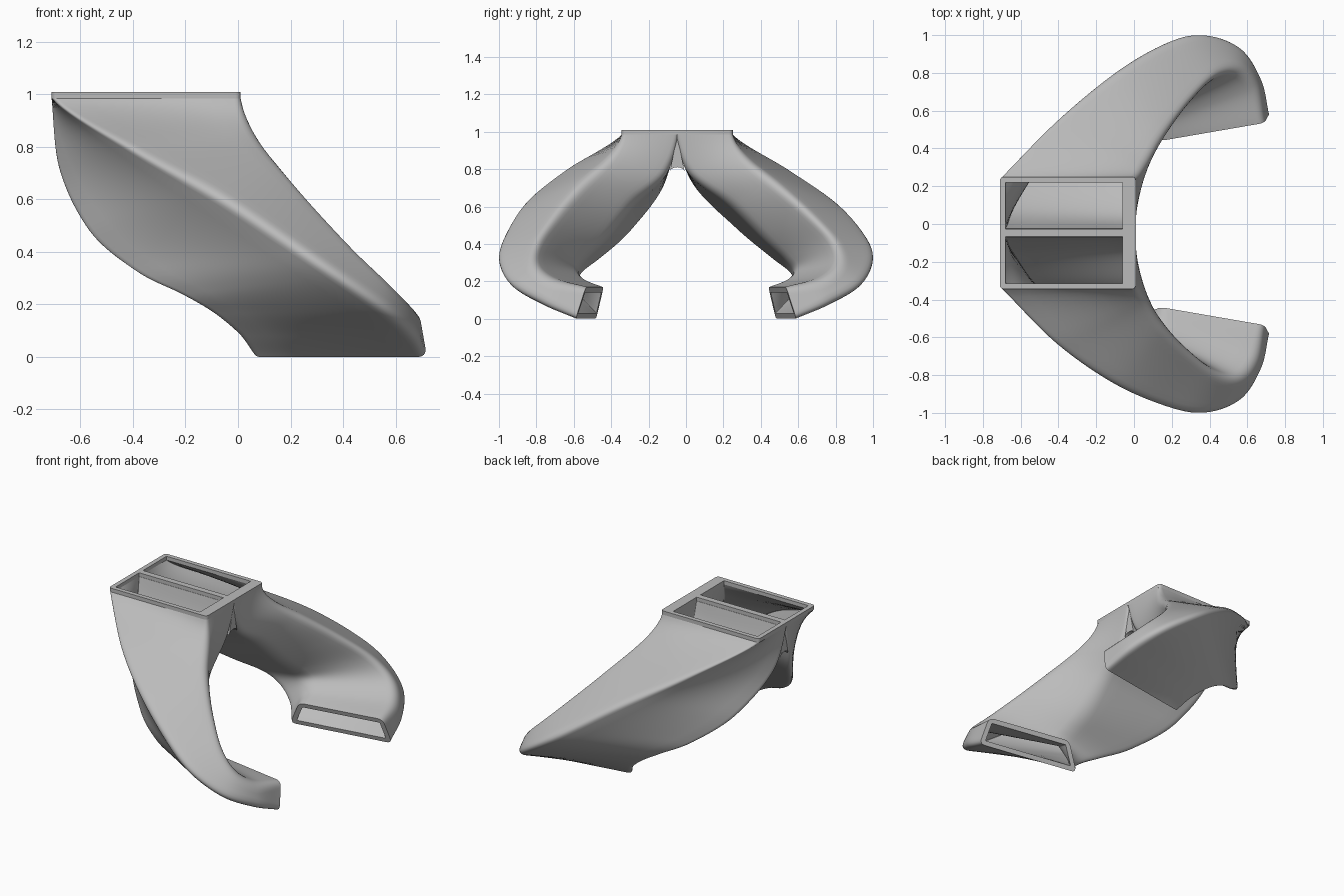
import bpy, bmesh, math
from mathutils import Vector

cube = bpy.data.objects.get("Cube")
if cube:
    bpy.data.objects.remove(cube, do_unlink=True)

grey = bpy.data.materials.new("plain_grey")
grey.use_nodes = True
colour = (0.5, 0.5, 0.5, 1)
grey.diffuse_color = colour
grey.node_tree.nodes["Principled BSDF"].inputs["Base Color"].default_value = colour

MID = -0.047      # centre line of the inlet
STEPS = 10        # rings per path segment
ROUND = 6         # segments per rounded corner
SIDE = 7          # segments per flat side
WALL = 0.03
RIM = 0.985       # underside of the inlet frame

# Paths of the four duct corners, from inlet to outlet
outer_left = [(-.71, .25, RIM), (-.4, .565, .79), (-.08, .825, .615), (.19, .98, .44),
              (.38, 1.02, .31), (.57, .95, .175), (.68, .78, .075), (.72, .59, 0)]
outer_right = [(.01, .25, RIM), (.065, .32, .865), (.17, .47, .735), (.31, .65, .57),
               (.45, .785, .42), (.57, .81, .305), (.655, .72, .22), (.69, .535, .17)]
inner_right = [(.01, -.055, RIM), (0, .015, .775), (0, .24, .6), (.015, .42, .425),
               (.05, .53, .325), (.09, .575, .265), (.125, .53, .21), (.14, .44, .17)]
inner_left = [(-.71, -.055, RIM), (-.695, .04, .715), (-.59, .27, .475), (-.41, .455, .32),
              (-.24, .56, .235), (-.12, .575, .165), (-.02, .54, .08), (.05, .48, 0)]
corners = [outer_left, outer_right, inner_right, inner_left]


def smooth_path(points):
    """Spline through the points, leaving the inlet steeply."""
    p = [Vector(q) for q in points]
    p = [p[0] + Vector((0, 0, 0.15))] + p + [2 * p[-1] - p[-2]]
    out = []
    for i in range(1, len(p) - 2):
        a, b, c, d = p[i - 1:i + 3]
        for s in range(STEPS):
            t = s / STEPS
            out.append(0.5 * (2 * b + (c - a) * t + (2 * a - 5 * b + 4 * c - d) * t ** 2
                              + (3 * b - a - 3 * c + d) * t ** 3))
    return out + [p[-2]]


def inset(quad, depth):
    """Move each side of the quad inwards by its own depth."""
    out = []
    for i, c in enumerate(quad):
        u = (quad[i - 1] - c).normalized()
        v = (quad[(i + 1) % 4] - c).normalized()
        s = max(0.5, u.cross(v).length)
        out.append(c + (u * depth[i] + v * depth[i - 1]) / s)
    return out


def rounded(quad, radius):
    """Quad outline with rounded corners and divided sides."""
    arcs = []
    for i, c in enumerate(quad):
        prev, nxt = quad[i - 1] - c, quad[(i + 1) % 4] - c
        a = c + prev.normalized() * min(radius, prev.length * 0.4)
        b = c + nxt.normalized() * min(radius, nxt.length * 0.4)
        ts = [s / ROUND for s in range(ROUND + 1)]
        arcs.append([a * (1 - t) ** 2 + c * 2 * t * (1 - t) + b * t * t for t in ts])
    ring = []
    for i, arc in enumerate(arcs):
        end = arcs[(i + 1) % 4][0]
        ring += arc + [arc[-1].lerp(end, s / SIDE) for s in range(1, SIDE)]
    return ring


def mirrored(v):
    """Mirror about the inlet centre at the top, about y = 0 lower down."""
    w = min(1, max(0, (v.z - 0.35) / 0.5))
    w = w * w * (3 - 2 * w)
    return Vector((v.x, -v.y + 2 * MID * w, v.z))


def finish(bm, name):
    mesh = bpy.data.meshes.new(name)
    bm.to_mesh(mesh)
    bm.free()
    mesh.materials.append(grey)
    obj = bpy.data.objects.new(name, mesh)
    bpy.context.collection.objects.link(obj)
    bpy.ops.object.select_all(action='DESELECT')
    obj.select_set(True)
    bpy.context.view_layer.objects.active = obj
    bpy.ops.object.shade_smooth_by_angle(angle=math.radians(35))


def duct(name, flip):
    bm = bmesh.new()
    paths = [smooth_path(c) for c in corners]
    n = len(paths[0])
    outside, inside = [], []
    for k in range(n):
        f = k / (n - 1)
        quad = [p[k] for p in paths]
        radius = 0.025 + 0.035 * min(1, 4 * f, 0.4 + 4 * (1 - f))
        depth = [WALL, WALL + 0.04 * max(0, 1 - 2 * f), WALL, WALL]
        for rings, ring in ((outside, rounded(quad, radius)),
                            (inside, rounded(inset(quad, depth), 0.006))):
            rings.append([bm.verts.new(mirrored(v) if flip else v) for v in ring])
    # outer skin, outlet rim, inner skin and inlet rim as one closed loop
    loop = outside + inside[::-1] + outside[:1]
    for r0, r1 in zip(loop, loop[1:]):
        for i in range(len(r0)):
            j = (i + 1) % len(r0)
            face = [r0[i], r0[j], r1[j], r1[i]]
            bm.faces.new(face[::-1] if flip else face)
    finish(bm, name)


duct("left_duct", False)
duct("right_duct", True)


def bar(name, x0, x1, y0, y1, round_x=None):
    """Frame bar, with rounded corners at one end if wanted."""
    bm = bmesh.new()
    bmesh.ops.create_cube(bm, size=1)
    for v in bm.verts:
        v.co = (x1 if v.co.x > 0 else x0, y1 if v.co.y > 0 else y0,
                1.01 if v.co.z > 0 else RIM)
    if round_x is not None:
        edges = [e for e in bm.edges if all(abs(v.co.x - round_x) < 1e-4 for v in e.verts)
                 and abs(e.verts[0].co.z - e.verts[1].co.z) > 0.01]
        bmesh.ops.bevel(bm, geom=edges, offset=0.02, segments=4, affect='EDGES', profile=0.5)
    finish(bm, name)


# Inlet frame: four bars and a divider
FRONT, BACK = -0.344, 0.25
bar("frame_left_end", -0.71, -0.68, FRONT, BACK, round_x=-0.71)
bar("frame_right_end", -0.06, 0.01, FRONT, BACK, round_x=0.01)
bar("frame_front", -0.68, -0.06, FRONT, FRONT + WALL)
bar("frame_back", -0.68, -0.06, BACK - WALL, BACK)
bar("frame_divider", -0.68, -0.06, MID - 0.02, MID + 0.02)

# Web with an arched underside, filling the fork between the ducts
bm = bmesh.new()
profile = [(-0.008, RIM - 0.005), (-0.016, 0.9), (-0.04, 0.785)]
profile += [(0.04 * math.cos(a), 0.785 + 0.025 * math.sin(a))
            for a in (math.radians(150 - 30 * i) for i in range(5))]
profile += [(0.04, 0.785), (0.016, 0.9), (0.008, RIM - 0.005)]
web = bm.faces.new([bm.verts.new((-0.69, MID + y, z)) for y, z in profile])
sweep = bmesh.ops.extrude_face_region(bm, geom=[web])
for v in sweep["geom"]:
    if isinstance(v, bmesh.types.BMVert):
        v.co.x = -0.002
bmesh.ops.recalc_face_normals(bm, faces=bm.faces)
finish(bm, "fork_web")
